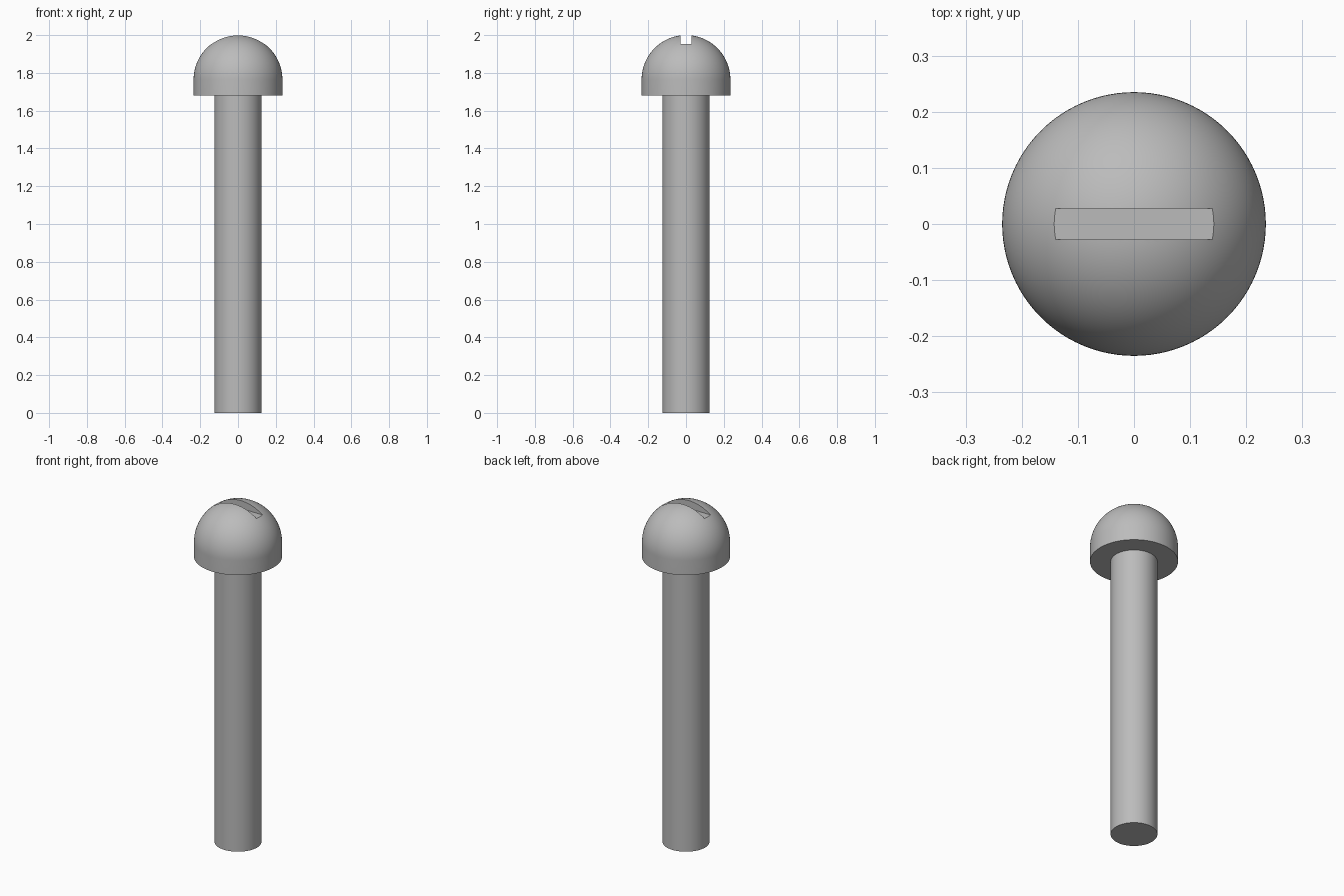
import bpy
import bmesh
from math import sin, cos, pi, radians
from mathutils import Matrix, Vector

SIDES = 96
HEAD_R, SHAFT_R = 0.235, 0.125
HEAD_BASE, TOP = 1.68, 2.0
DOME_Z = TOP - HEAD_R
SLOT_WIDTH, SLOT_FLOOR = 0.056, 1.952

cube = bpy.data.objects.get("Cube")
if cube:
    bpy.data.objects.remove(cube, do_unlink=True)

# Plain grey metal
metal = bpy.data.materials.new("grey_metal")
metal.use_nodes = True
grey = (0.5, 0.5, 0.5, 1.0)
metal.diffuse_color = grey
metal.node_tree.nodes["Principled BSDF"].inputs["Base Color"].default_value = grey


def add_object(name, bm):
    bmesh.ops.recalc_face_normals(bm, faces=bm.faces)
    mesh = bpy.data.meshes.new(name)
    bm.to_mesh(mesh)
    bm.free()
    mesh.materials.append(metal)
    obj = bpy.data.objects.new(name, mesh)
    bpy.context.collection.objects.link(obj)
    return obj


def lathe(name, profile):
    """Revolve (radius, height) points around the z axis."""
    bm = bmesh.new()
    verts = [bm.verts.new((r, 0, z)) for r, z in profile]
    edges = [bm.edges.new(pair) for pair in zip(verts, verts[1:])]
    bmesh.ops.spin(bm, geom=verts + edges, cent=(0, 0, 0), axis=(0, 0, 1),
                   angle=2 * pi, steps=SIDES)
    bmesh.ops.remove_doubles(bm, verts=bm.verts, dist=1e-5)
    return add_object(name, bm)


def select_only(obj):
    bpy.ops.object.select_all(action="DESELECT")
    obj.select_set(True)
    bpy.context.view_layer.objects.active = obj


# Round shaft
shaft = lathe("shaft", [(0, 0), (SHAFT_R, 0), (SHAFT_R, HEAD_BASE), (0, HEAD_BASE)])

# Domed head with a short straight skirt
STEPS = 32
dome = [(HEAD_R * cos(a), DOME_Z + HEAD_R * sin(a))
        for a in (pi / 2 * i / STEPS for i in range(STEPS))]
head = lathe("head", [(0, HEAD_BASE), (HEAD_R, HEAD_BASE)] + dome + [(0, TOP)])

# Straight slot across the top of the head
bm = bmesh.new()
bmesh.ops.create_cube(bm, size=1, matrix=Matrix.LocRotScale(
    Vector((0, 0, SLOT_FLOOR + 0.1)), None, Vector((1, SLOT_WIDTH, 0.2))))
cutter = add_object("slot_cutter", bm)
cutter.hide_render = True
slot = head.modifiers.new("slot", "BOOLEAN")
slot.operation = "DIFFERENCE"
slot.solver = "EXACT"
slot.object = cutter
select_only(head)
bpy.ops.object.modifier_apply(modifier=slot.name)
bpy.data.objects.remove(cutter, do_unlink=True)

# Smooth round surfaces, crisp edges
for obj in (shaft, head):
    select_only(obj)
    bpy.ops.object.shade_smooth_by_angle(angle=radians(30))
